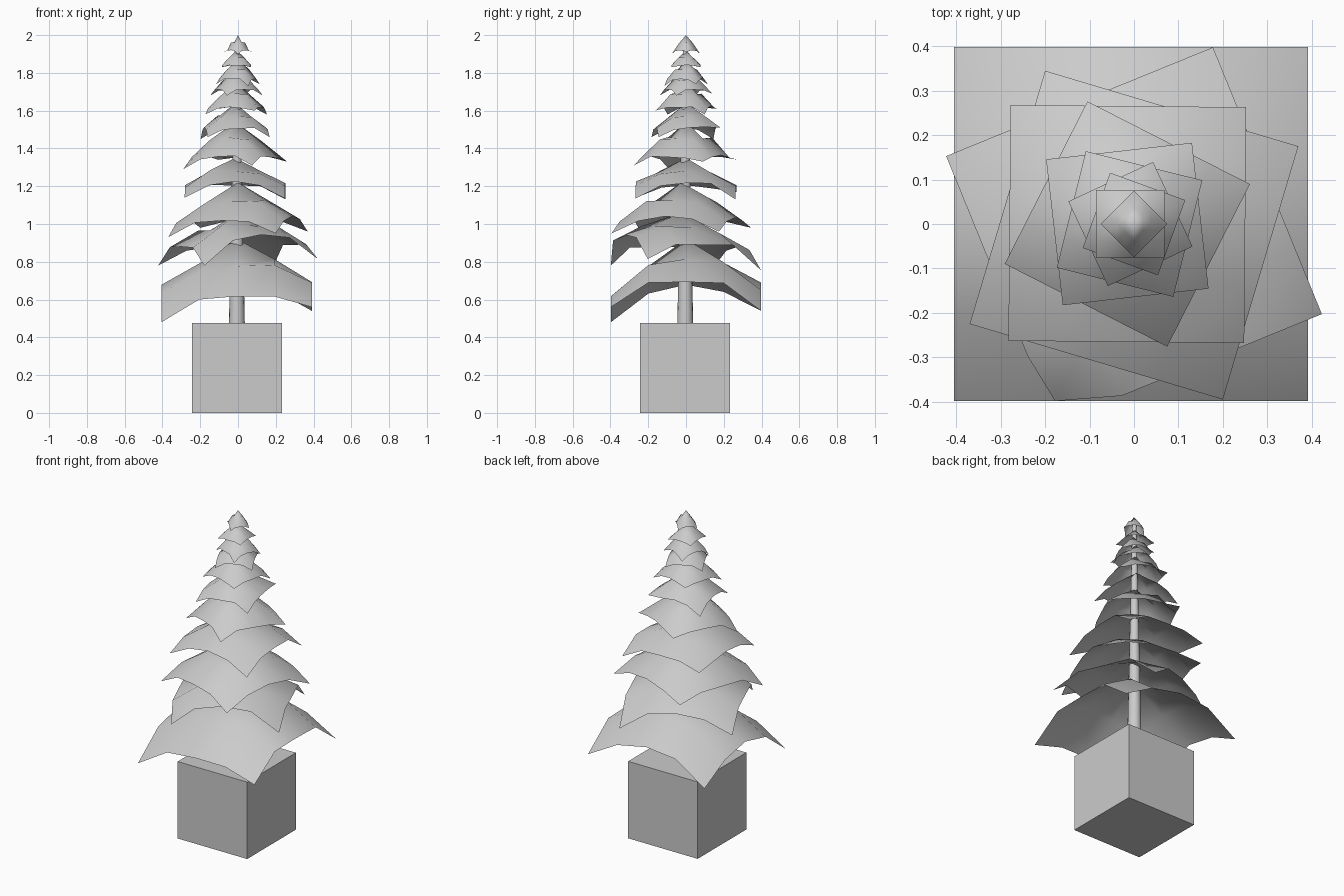
import bpy, bmesh, random
from math import radians
from mathutils import Matrix, Vector

if "Cube" in bpy.data.objects:
    bpy.data.objects.remove(bpy.data.objects["Cube"], do_unlink=True)
random.seed(4)

# One plain grey for the whole tree
grey = bpy.data.materials.new("plain_grey")
grey.use_nodes = True
grey.diffuse_color = (0.6, 0.6, 0.6, 1)
grey.node_tree.nodes["Principled BSDF"].inputs["Base Color"].default_value = (0.6, 0.6, 0.6, 1)


def add_object(name, bm, smooth):
    mesh = bpy.data.meshes.new(name)
    for face in bm.faces:
        face.smooth = smooth
    bm.to_mesh(mesh)
    bm.free()
    mesh.materials.append(grey)
    obj = bpy.data.objects.new(name, mesh)
    bpy.context.collection.objects.link(obj)
    return obj


def branch_layer(name, half, turn, centre, apex, edges, corners):
    """A square sheet draped over the trunk, its corners hanging lowest.
    Edges run front, right, back, left; corners run from front left round to back left."""
    bm = bmesh.new()
    bmesh.ops.create_grid(bm, x_segments=4, y_segments=4, size=1)
    spin = Matrix.Rotation(radians(turn), 3, 'Z')
    for vert in bm.verts:
        u, v = vert.co.x, vert.co.y
        far, near = max(abs(u), abs(v)), min(abs(u), abs(v))
        corner = corners[(1 if u > 0 else 0) if v < 0 else (2 if u > 0 else 3)]
        if abs(v) >= abs(u):
            edge = edges[0 if v < 0 else 2]
        else:
            edge = edges[1 if u > 0 else 3]
        z = apex - (apex - edge) * far ** 1.05 - (edge - corner) * near ** 2.8
        if 0 < far and near < 1:
            z += random.uniform(-0.04, 0.04) * half
        flat = spin @ Vector((u * half, v * half, 0))
        # the lowest overhanging tip is tucked in at the front
        vert.co = (flat.x + centre[0], max(flat.y + centre[1], -0.398), z)
    add_object(name, bm, True)


# Pot
bm = bmesh.new()
bmesh.ops.create_cube(bm, size=1)
bmesh.ops.transform(bm, verts=bm.verts, matrix=Matrix.Translation((-0.005, -0.005, 0.2375))
                    @ Matrix.Diagonal((0.475, 0.475, 0.475, 1)))
add_object("pot", bm, False)

# Trunk
bm = bmesh.new()
bmesh.ops.create_cone(bm, cap_ends=True, segments=16, radius1=0.042, radius2=0.012, depth=1.48)
bmesh.ops.translate(bm, verts=bm.verts, vec=(-0.006, -0.004, 1.21))
trunk = add_object("trunk", bm, False)
bpy.context.view_layer.objects.active = trunk
trunk.select_set(True)
bpy.ops.object.shade_smooth_by_angle(angle=radians(40))

# Branch layers from the bottom up: half size, turn, centre, apex, edges, corners
layers = [
    (0.398, 0, (-0.007, 0), 0.92, (0.63, 0.7, 0.68, 0.67), (0.48, 0.56, 0.54, 0.54)),
    (0.324, 22.2, (0, -0.025), 1.06, (0.94, 0.9, 0.87, 0.88), (0.78, 0.815, 0.755, 0.78)),
    (0.297, -16.6, (0, -0.025), 1.22, (1.02, 1.04, 1.03, 1.02), (0.93, 0.95, 0.96, 0.98)),
    (0.265, -0.5, (-0.015, 0), 1.35, (1.22, 1.22, 1.2, 1.2), (1.14, 1.135, 1.13, 1.17)),
    (0.205, -27, (-0.015, 0), 1.54, (1.36,) * 4, (1.29, 1.31, 1.33, 1.34)),
    (0.165, 6.5, (-0.015, 0), 1.64, (1.51,) * 4, (1.46, 1.46, 1.51, 1.45)),
    (0.135, -14, (-0.01, 0), 1.75, (1.62,) * 4, (1.58, 1.6, 1.58, 1.61)),
    (0.105, 25, (-0.008, 0), 1.82, (1.71,) * 4, (1.68, 1.68, 1.69, 1.68)),
    (0.09, -20, (0, 0), 1.87, (1.77,) * 4, (1.74, 1.73, 1.74, 1.74)),
    (0.077, 0, (-0.008, 0), 1.92, (1.84,) * 4, (1.83,) * 4),
    (0.053, 45, (0, 0), 2.0, (1.92,) * 4, (1.9, 1.91, 1.9, 1.91)),
]
for number, layer in enumerate(layers, 1):
    branch_layer(f"branch_layer_{number}", *layer)
